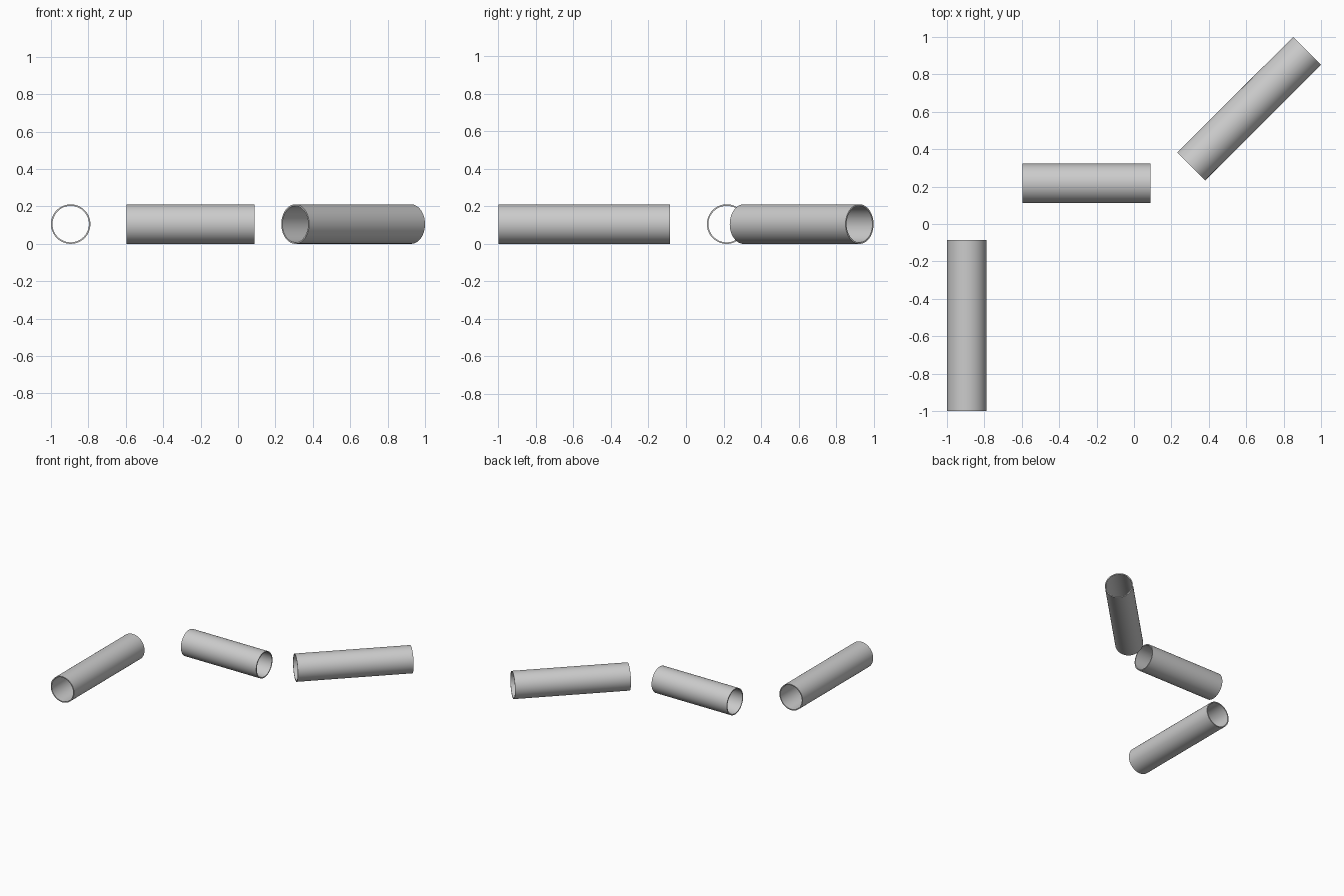
import bpy, bmesh, math
from mathutils import Vector

if "Cube" in bpy.data.objects:
    bpy.data.objects.remove(bpy.data.objects["Cube"])

R, WALL, SEGS = 0.1055, 0.008, 64


def tube(name, start, end):
    """Open thin-walled pipe lying on the ground between two xy points."""
    a, b = Vector((*start, R)), Vector((*end, R))
    axis = (b - a).normalized()
    side = axis.cross(Vector((0, 0, 1)))
    bm = bmesh.new()

    def ring(centre, r):
        return [bm.verts.new(centre + r * (side * math.cos(t) + Vector((0, 0, math.sin(t)))))
                for t in (2 * math.pi * i / SEGS for i in range(SEGS))]

    # closed cross-section: outer start, outer end, inner end, inner start
    loops = [ring(a, R), ring(b, R), ring(b, R - WALL), ring(a, R - WALL)]
    for k in range(4):
        p, q = loops[k], loops[(k + 1) % 4]
        for i in range(SEGS):
            j = (i + 1) % SEGS
            bm.faces.new((p[i], p[j], q[j], q[i]))
    bmesh.ops.recalc_face_normals(bm, faces=bm.faces)
    mesh = bpy.data.meshes.new(name)
    bm.to_mesh(mesh)
    bm.free()
    obj = bpy.data.objects.new(name, mesh)
    bpy.context.collection.objects.link(obj)
    bpy.ops.object.select_all(action='DESELECT')
    obj.select_set(True)
    bpy.context.view_layer.objects.active = obj
    bpy.ops.object.shade_smooth_by_angle(angle=math.radians(35))


# three loose pipes
tube("front_pipe", (-0.8945, -1.0), (-0.8945, -0.085))
tube("middle_pipe", (-0.597, 0.217), (0.087, 0.217))
tube("diagonal_pipe", (0.306, 0.308), (0.9254, 0.9254))
